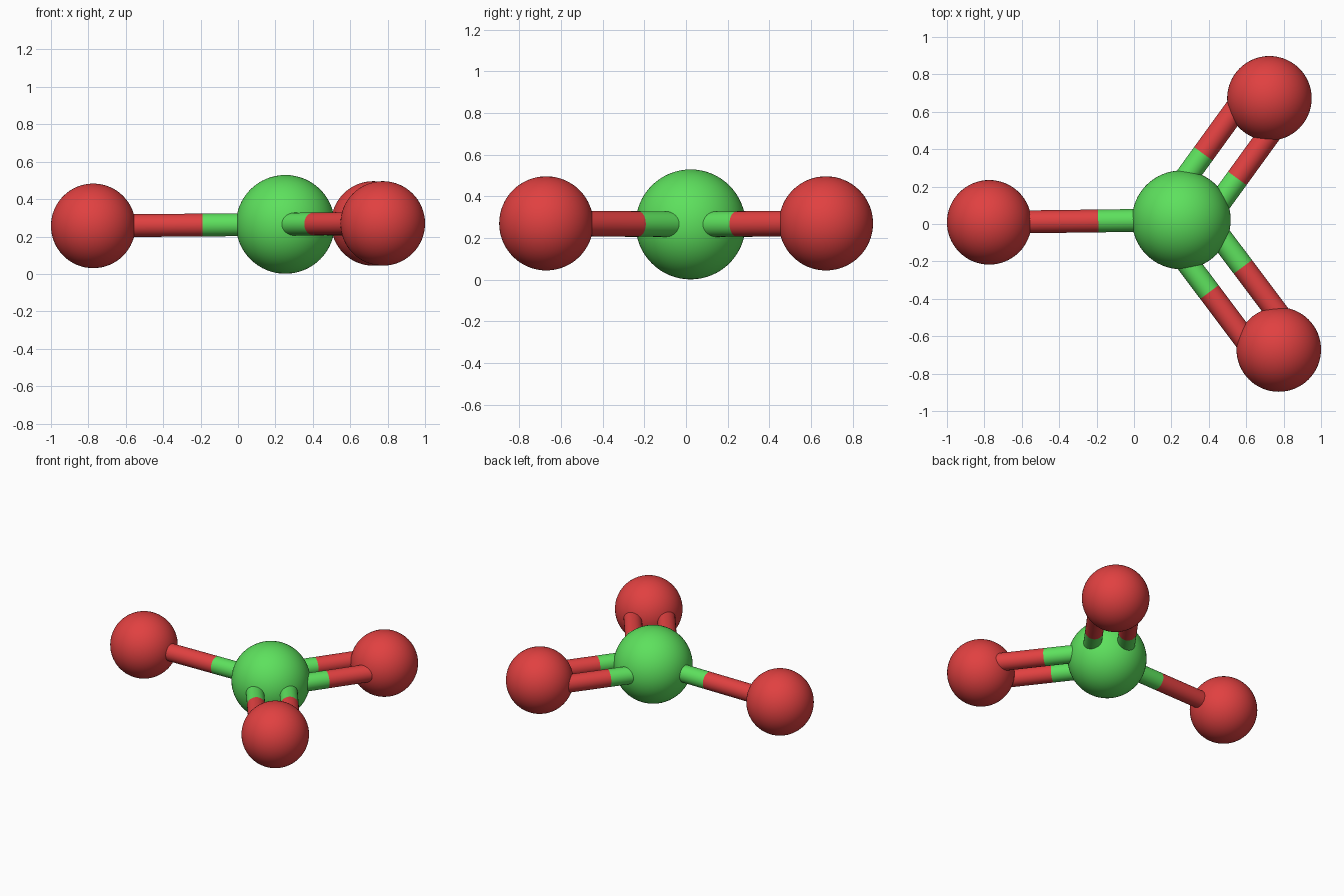
import bpy, math
from mathutils import Vector

if "Cube" in bpy.data.objects:
    bpy.data.objects.remove(bpy.data.objects["Cube"])


def material(name, rgb):
    m = bpy.data.materials.new(name)
    m.diffuse_color = (*rgb, 1)
    m.use_nodes = True
    m.node_tree.nodes["Principled BSDF"].inputs["Base Color"].default_value = m.diffuse_color
    return m


GREEN = material("green", (0.11, 0.75, 0.11))
RED = material("red", (0.75, 0.052, 0.052))


def finish(name, mat):
    ob = bpy.context.object
    ob.name = name
    ob.data.materials.append(mat)
    bpy.ops.object.shade_smooth_by_angle(angle=math.radians(40))


def ball(name, centre, radius, mat):
    bpy.ops.mesh.primitive_uv_sphere_add(segments=64, ring_count=32, radius=radius, location=centre)
    finish(name, mat)


def rod(name, a, b, mat, radius=0.061):
    d = b - a
    bpy.ops.mesh.primitive_cylinder_add(vertices=32, radius=radius, depth=d.length, location=(a + b) / 2)
    bpy.context.object.rotation_euler = d.to_track_quat('Z', 'Y').to_euler()
    finish(name, mat)


# Central atom
core = Vector((0.253, 0.022, 0.265))
ball("central_atom", core, 0.264, GREEN)

# Outer atoms: name, centre, sideways bond offsets, where the bond changes colour
outer = [
    ("left", Vector((-0.774, 0.009, 0.257)), (0,), 0.432),
    ("back", Vector((0.724, 0.672, 0.270)), (-0.112, 0.112), 0.443),
    ("front", Vector((0.774, -0.671, 0.270)), (-0.112, 0.112), 0.46),
]
for name, pos, offsets, split in outer:
    ball(name + "_atom", pos, 0.226, RED)
    side = (pos - core).cross(Vector((0, 0, 1))).normalized()
    for i, o in enumerate(offsets):
        a, b = core + side * o, pos + side * o
        mid = a.lerp(b, split)
        rod(f"{name}_bond_inner_{i + 1}", a, mid, GREEN)
        rod(f"{name}_bond_outer_{i + 1}", mid, b, RED)
